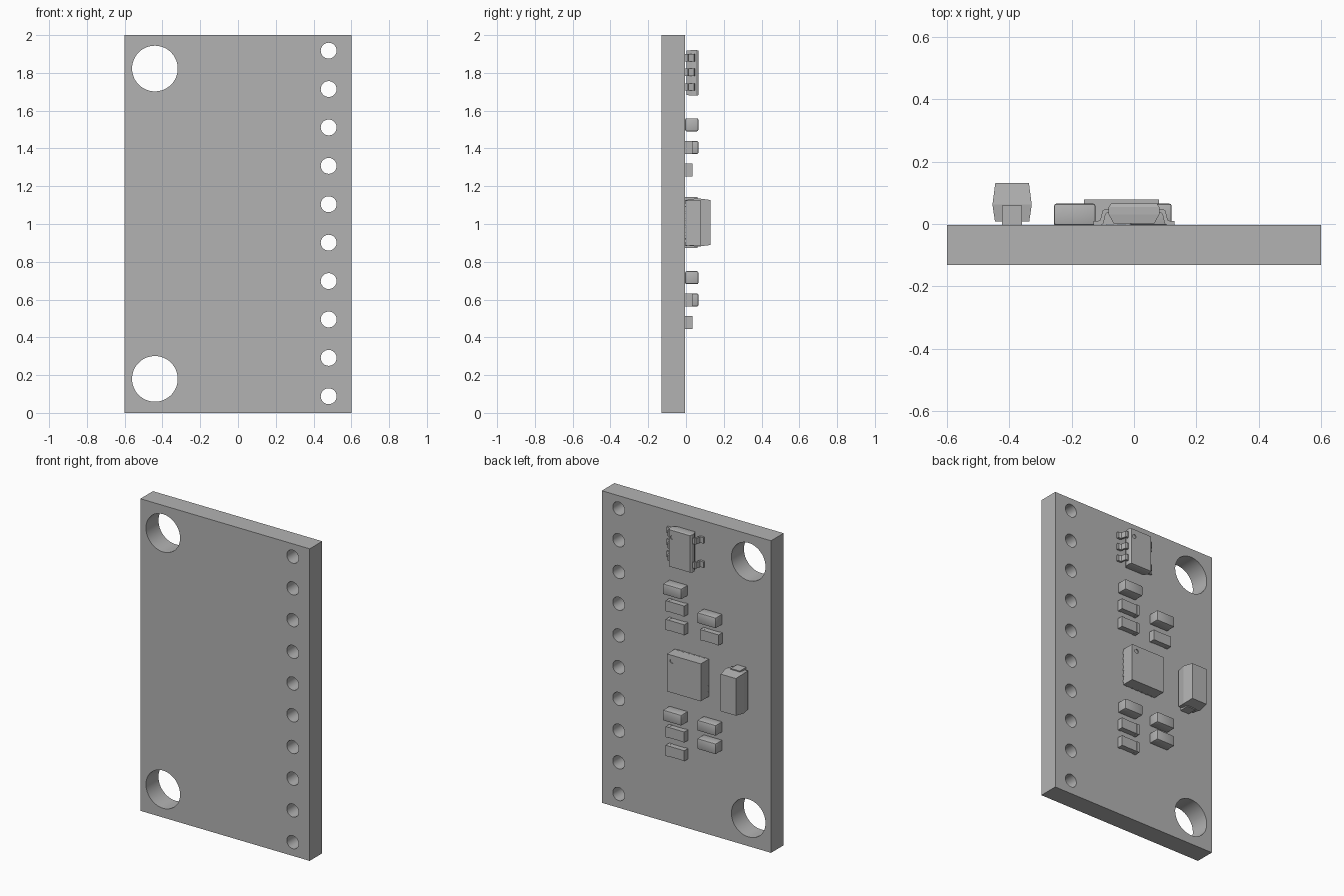
import bpy, bmesh, math
from mathutils import Matrix

cube = bpy.data.objects.get("Cube")
if cube:
    bpy.data.objects.remove(cube)

Y0 = -0.004          # component side of the board
THICK = 0.127
GREY = (0.45, 0.45, 0.45, 1)
mat = bpy.data.materials.new("plain grey")
mat.use_nodes = True
mat.diffuse_color = GREY
mat.node_tree.nodes["Principled BSDF"].inputs["Base Color"].default_value = GREY


def finish(name, bm, smooth=False):
    bmesh.ops.recalc_face_normals(bm, faces=bm.faces)
    me = bpy.data.meshes.new(name)
    bm.to_mesh(me)
    bm.free()
    me.materials.append(mat)
    ob = bpy.data.objects.new(name, me)
    bpy.context.collection.objects.link(ob)
    if smooth:
        smooth_shade(ob)
    return ob


def smooth_shade(ob):
    bpy.ops.object.select_all(action='DESELECT')
    ob.select_set(True)
    bpy.context.view_layer.objects.active = ob
    bpy.ops.object.shade_smooth_by_angle(angle=math.radians(30))


def add_loft(bm, cx, cz, levels):
    """Stacked rectangles (height off board, half x, half z), capped."""
    rings = [[bm.verts.new((cx + sx * hx, Y0 + h, cz + sz * hz))
              for sx, sz in ((-1, -1), (1, -1), (1, 1), (-1, 1))]
             for h, hx, hz in levels]
    bm.faces.new(rings[0])
    bm.faces.new(rings[-1])
    for a, b in zip(rings, rings[1:]):
        for i in range(4):
            j = (i + 1) % 4
            bm.faces.new((a[i], a[j], b[j], b[i]))


def add_box(bm, cx, cz, h0, h1, hx, hz):
    add_loft(bm, cx, cz, [(h0, hx, hz), (h1, hx, hz)])


def add_cylinder(bm, x, z, r, h0, h1, n=48):
    m = Matrix.Translation((x, Y0 + (h0 + h1) / 2, z)) @ Matrix.Rotation(math.pi / 2, 4, 'X')
    bmesh.ops.create_cone(bm, cap_ends=True, segments=n, radius1=r, radius2=r,
                          depth=h1 - h0, matrix=m)


def cut(ob, holes):
    """Subtract (x, z, radius, h0, h1) cylinders from an object."""
    bm = bmesh.new()
    for hole in holes:
        add_cylinder(bm, *hole)
    cutter = finish("cutter", bm)
    cutter.hide_render = True
    mod = ob.modifiers.new("holes", 'BOOLEAN')
    mod.operation, mod.solver, mod.object = 'DIFFERENCE', 'EXACT', cutter
    bpy.context.view_layer.update()
    me = bpy.data.meshes.new_from_object(
        ob.evaluated_get(bpy.context.evaluated_depsgraph_get()))
    ob.modifiers.clear()
    ob.data = me
    bpy.data.objects.remove(cutter)


# Board with mounting holes and a row of ten pin holes
pins = [(0.48, 0.088 + i * 0.2033) for i in range(10)]
bm = bmesh.new()
add_box(bm, 0, 1, -THICK, 0, 0.6, 1)
board = finish("circuit_board", bm)
cut(board, [(-0.44, z, 0.121, -0.3, 0.2) for z in (0.18, 1.823)] +
    [(x, z, 0.042, -0.3, 0.2) for x, z in pins])
smooth_shade(board)

# Thin contact rings around the pin holes, both sides
bm = bmesh.new()
for x, z in pins:
    for h in (-THICK - 0.0006, 0.0006):
        rings = [[bm.verts.new((x + r * math.cos(a), Y0 + h, z + r * math.sin(a)))
                  for a in (k * math.tau / 48 for k in range(48))] for r in (0.042, 0.06)]
        for k in range(48):
            j = (k + 1) % 48
            bm.faces.new((rings[0][k], rings[0][j], rings[1][j], rings[1][k]))
finish("contact_rings", bm)

# Tall chip capacitors with softened edges
COL1, COL2 = 0.054, -0.19
for i, (x, z) in enumerate([(COL1, 1.525), (COL2, 1.405), (COL1, 0.716),
                            (COL2, 0.716), (COL2, 0.598)]):
    bm = bmesh.new()
    add_box(bm, x, z, 0, 0.069, 0.066, 0.034)
    bmesh.ops.bevel(bm, geom=bm.edges[:], offset=0.006, segments=2,
                    profile=0.5, affect='EDGES')
    finish(f"capacitor_{i + 1}", bm, smooth=True)

# Flat chip resistors: body between two end terminals
for i, (x, z) in enumerate([(COL1, 1.405), (COL1, 1.285), (COL2, 1.285),
                            (COL1, 0.598), (COL1, 0.478)]):
    bm = bmesh.new()
    add_box(bm, x, z, 0.002, 0.037, 0.05, 0.033)
    for s in (-1, 1):
        add_box(bm, x + s * 0.056, z, 0, 0.039, 0.010, 0.034)
    finish(f"resistor_{i + 1}", bm)

# Square chip with pin-one dimple and edge pads
QX, QZ = -0.04, 1.005
bm = bmesh.new()
add_box(bm, QX, QZ, 0.002, 0.083, 0.12, 0.12)
chip = finish("square_chip", bm)
cut(chip, [(0.045, 1.088, 0.014, 0.077, 0.2)])
bm = bmesh.new()
for k in range(6):
    o = (k - 2.5) * 0.038
    for s in (-1, 1):
        add_box(bm, QX + s * 0.112, QZ + o, 0, 0.009, 0.009, 0.008)
        add_box(bm, QX + o, QZ + s * 0.112, 0, 0.009, 0.008, 0.009)
finish("square_chip_pads", bm)

# Five-legged regulator body
bm = bmesh.new()
add_loft(bm, 0, 1.8, [(0.006, 0.066, 0.117), (0.035, 0.081, 0.121),
                      (0.058, 0.081, 0.121), (0.069, 0.074, 0.118)])
regulator = finish("regulator_body", bm)
cut(regulator, [(0.052, 1.872, 0.013, 0.063, 0.2)])

# Bent legs: three on one side, two on the other
LEG = [(0.075, 0.052), (0.094, 0.052), (0.101, 0.046), (0.108, 0.017), (0.114, 0.014),
       (0.13, 0.014), (0.13, 0), (0.106, 0), (0.098, 0.006), (0.091, 0.036),
       (0.088, 0.039), (0.075, 0.039)]
bm = bmesh.new()
for side, zs in ((1, (1.725, 1.803, 1.88)), (-1, (1.725, 1.88))):
    for z in zs:
        a, b = [[bm.verts.new((side * x, Y0 + h, z + d)) for x, h in LEG]
                for d in (-0.019, 0.019)]
        bm.faces.new(a)
        bm.faces.new(b)
        for i in range(len(LEG)):
            j = (i + 1) % len(LEG)
            bm.faces.new((a[i], a[j], b[j], b[i]))
finish("regulator_legs", bm)

# Tall moulded capacitor with end tabs
TX, TZ = -0.391, 1.008
bm = bmesh.new()
add_loft(bm, TX, TZ, [(0.012, 0.055, 0.122), (0.066, 0.063, 0.128), (0.135, 0.054, 0.119)])
finish("moulded_capacitor", bm)
bm = bmesh.new()
for s in (-1, 1):
    add_box(bm, TX, TZ + s * 0.108, 0, 0.014, 0.032, 0.025)
    add_box(bm, TX, TZ + s * 0.128, 0, 0.064, 0.032, 0.006)
finish("moulded_capacitor_tabs", bm)
